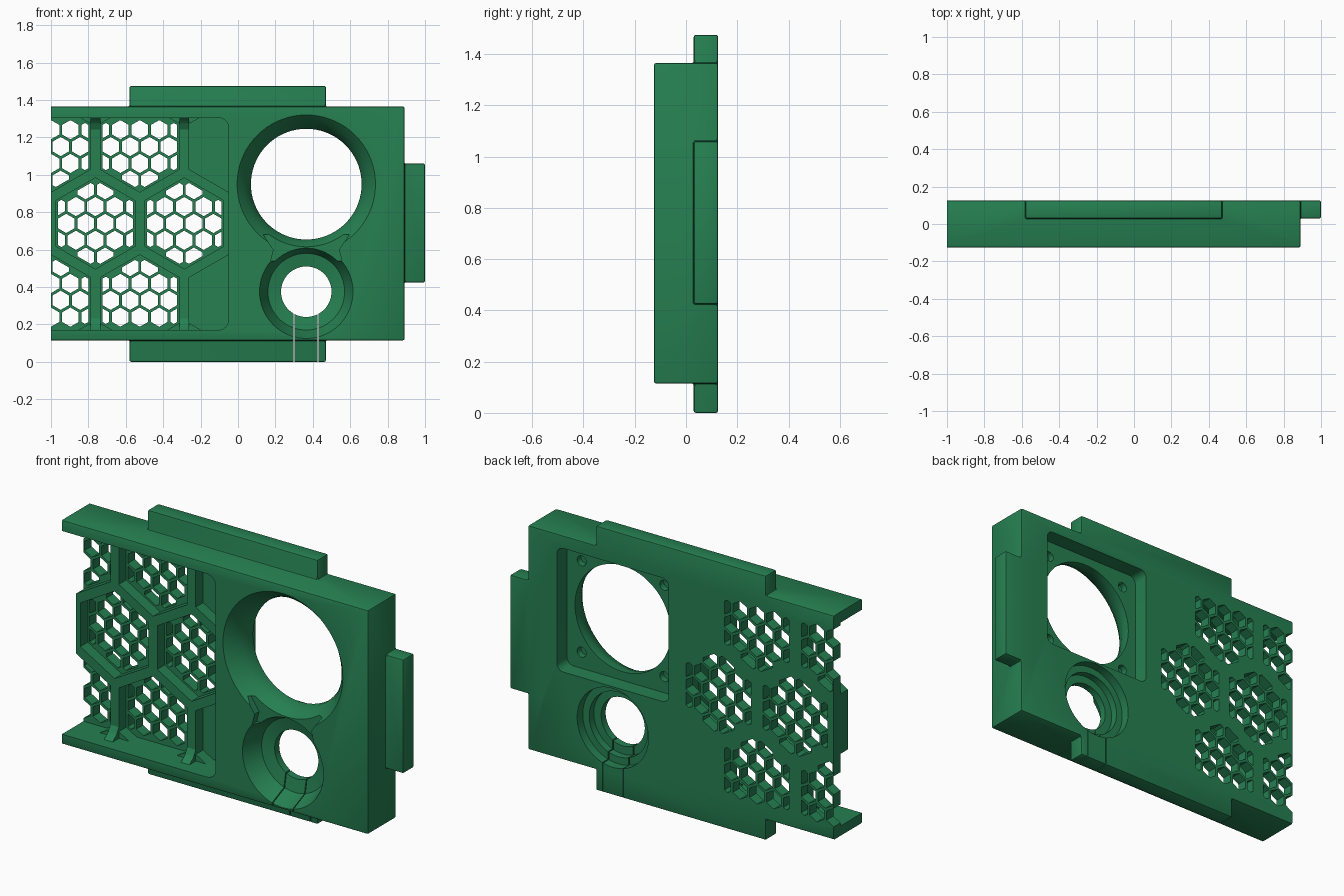
import bpy, bmesh, math
from mathutils import Vector

if "Cube" in bpy.data.objects:
    bpy.data.objects.remove(bpy.data.objects["Cube"])

green = bpy.data.materials.new("green")
green.diffuse_color = (0.019, 0.215, 0.083, 1)
green.use_nodes = True
green.node_tree.nodes["Principled BSDF"].inputs["Base Color"].default_value = green.diffuse_color


def finish(name, bm):
    bmesh.ops.recalc_face_normals(bm, faces=bm.faces)
    me = bpy.data.meshes.new(name)
    bm.to_mesh(me)
    bm.free()
    ob = bpy.data.objects.new(name, me)
    bpy.context.collection.objects.link(ob)
    me.materials.append(green)
    return ob


def prisms(name, polys, a, b, along_x=False):
    """Extrude (x, z) outlines along y, or (y, z) outlines along x."""
    bm = bmesh.new()
    for poly in polys:
        ends = []
        for d in (a, b):
            ends.append([bm.verts.new((d, u, v) if along_x else (u, d, v)) for u, v in poly])
        bm.faces.new(ends[0])
        bm.faces.new(ends[1][::-1])
        for i in range(len(poly)):
            j = (i + 1) % len(poly)
            bm.faces.new((ends[0][i], ends[0][j], ends[1][j], ends[1][i]))
    return finish(name, bm)


def lathe(name, profile, cx, cz, n=72):
    """Revolve (radius, y) points about a y-parallel axis, capped at both ends."""
    bm = bmesh.new()
    rings = [[bm.verts.new((cx + r * math.cos(2 * math.pi * i / n), y,
                            cz + r * math.sin(2 * math.pi * i / n))) for i in range(n)]
             for r, y in profile]
    for p, q in zip(rings, rings[1:]):
        for i in range(n):
            j = (i + 1) % n
            bm.faces.new((p[i], p[j], q[j], q[i]))
    bm.faces.new(rings[0])
    bm.faces.new(rings[-1][::-1])
    return finish(name, bm)


def rect(x0, x1, z0, z1):
    return [(x0, z0), (x1, z0), (x1, z1), (x0, z1)]


def round_rect(x0, x1, z0, z1, r, n=6):
    pts = []
    for k, (x, z) in enumerate(((x1 - r, z1 - r), (x0 + r, z1 - r), (x0 + r, z0 + r), (x1 - r, z0 + r))):
        for i in range(n + 1):
            a = math.pi / 2 * (k + i / n)
            pts.append((x + r * math.cos(a), z + r * math.sin(a)))
    return pts


def hexagon(x, z, apothem):
    r = apothem / math.cos(math.pi / 6)
    return [(x + r * math.cos(math.radians(30 + 60 * i)),
             z + r * math.sin(math.radians(30 + 60 * i))) for i in range(6)]


def area(p):
    return 0.5 * sum(p[i - 1][0] * p[i][1] - p[i][0] * p[i - 1][1] for i in range(len(p)))


def clip(poly, window):
    """Clip a convex outline by a counter-clockwise convex window."""
    for i in range(len(window)):
        a, b = Vector(window[i - 1]), Vector(window[i])
        side = lambda p: (b - a).cross(Vector(p) - a)
        out = []
        for k in range(len(poly)):
            p, q = poly[k - 1], poly[k]
            sp, sq = side(p), side(q)
            if (sp >= 0) != (sq >= 0):
                out.append(tuple(Vector(p).lerp(Vector(q), sp / (sp - sq))))
            if sq >= 0:
                out.append(q)
        poly = out
        if not poly:
            break
    clean = []
    for p in poly:
        if not clean or (Vector(p) - Vector(clean[-1])).length > 1e-4:
            clean.append(p)
    if len(clean) > 1 and (Vector(clean[0]) - Vector(clean[-1])).length < 1e-4:
        clean.pop()
    return clean


def apply_mod(ob, mod):
    bpy.context.view_layer.objects.active = ob
    bpy.ops.object.modifier_apply(modifier=mod.name)


def boolean(ob, other, op='DIFFERENCE'):
    mod = ob.modifiers.new("bool", 'BOOLEAN')
    mod.operation, mod.solver, mod.object = op, 'EXACT', other
    apply_mod(ob, mod)
    bpy.data.objects.remove(other)


MID = 0.74
# slab with edge tabs
panel = prisms("vent_panel", [rect(-1.05, 0.89, 0.115, 1.365)], -0.125, 0.125)
for outline in (rect(-0.58, 0.47, 1.3, 1.475), rect(-0.58, 0.47, 0, 0.18), rect(0.8, 1.0, 0.425, 1.06)):
    boolean(panel, prisms("tab", [outline], 0.03, 0.125), 'UNION')
bev = panel.modifiers.new("edges", 'BEVEL')
bev.width, bev.segments, bev.limit_method = 0.008, 2, 'ANGLE'
apply_mod(panel, bev)
boolean(panel, prisms("end_cut", [rect(-1.2, -1.0, -0.1, 1.6)], -0.3, 0.3))

# front pocket, open at the left end
pocket = round_rect(-1.3, -0.05, 0.17, 1.305, 0.055)
boolean(panel, prisms("pocket", [pocket], -0.2, 0.0))

# small fillets where upright ribs meet the pocket walls
for rib_x in (-0.7625, -0.2875):
    for s in (1, -1):
        tri = [(y, 0.7375 + s * h) for y, h in
               ((0.02, 0.58), (-0.055, 0.58), (-0.055, 0.5675), (-0.02, 0.54), (0.0, 0.505), (0.02, 0.505))]
        boolean(panel, prisms("rib_fillet", [tri], rib_x - 0.0265, rib_x + 0.0265, True), 'UNION')

# large hexagon cells between the ribs
ROW, STEP = 0.411, 0.475
vented = [(-0.2875, MID), (-0.7625, MID)]
blind = []
for s in (1, -1):
    vented += [(-0.525, MID + s * ROW), (-1.0, MID + s * ROW)]
    blind.append((-0.05, MID + s * ROW))
cells = [clip(hexagon(x, z, 0.211), pocket) for x, z in vented + blind]
boolean(panel, prisms("cells", cells, -0.1, 0.065))

# fine honeycomb through each vented cell
PITCH, HOLE = 0.104, 0.0445
limit = rect(-1.3, -0.05, 0.185, 1.29)
holes = []
for cx, cz in vented:
    window = hexagon(cx, cz, 0.2)
    for j in range(-3, 4):
        for i in range(-4, 4):
            x = cx + (i + 0.5 + (j % 2) / 2) * PITCH
            h = clip(hexagon(x, cz + j * PITCH * 0.866, HOLE), window)
            h = clip(h, limit) if len(h) > 2 else []
            if len(h) > 2 and area(h) > 0.0008:
                holes.append(h)
boolean(panel, prisms("honeycomb", holes, 0.03, 0.2))

# large opening: front funnel, square back recess, screw holes
CX, BIG, SMALL = 0.365, 0.95, 0.375
boolean(panel, lathe("funnel", [(0.3825, -0.15), (0.37, -0.125), (0.335, -0.085), (0.31, -0.04),
                                (0.296, 0.0), (0.296, 0.08)], CX, BIG))
boolean(panel, prisms("back_recess", [round_rect(CX - 0.345, CX + 0.345, BIG - 0.345, BIG + 0.345, 0.04)],
                      0.035, 0.2))
for sx in (1, -1):
    for sz in (1, -1):
        boolean(panel, lathe("screw_hole", [(0.028, 0.0), (0.028, 0.1)], CX + sx * 0.255, BIG + sz * 0.255, 20))

# small opening: stepped bore from both sides
boolean(panel, lathe("bore", [(0.256, -0.15), (0.25, -0.125), (0.21, -0.03), (0.205, -0.02), (0.135, -0.005),
                              (0.135, 0.035), (0.18, 0.035), (0.18, 0.075), (0.22, 0.075),
                              (0.22, 0.2)], CX, SMALL))

# lowered saddle joining the two funnels
saddle = [(CX - 0.19, 0.54), (CX + 0.19, 0.54), (CX + 0.175, 0.6), (CX + 0.23, 0.68),
          (CX - 0.23, 0.68), (CX - 0.175, 0.6)]
boolean(panel, prisms("saddle", [saddle], -0.2, -0.085))

# two thin slits below the small opening
boolean(panel, prisms("slits", [rect(x - 0.0025, x + 0.0025, -0.1, 0.28) for x in (0.3, 0.427)], -0.3, 0.3))

for ob in bpy.context.selected_objects:
    ob.select_set(False)
panel.select_set(True)
bpy.context.view_layer.objects.active = panel
bpy.ops.object.shade_smooth_by_angle(angle=math.radians(25))
